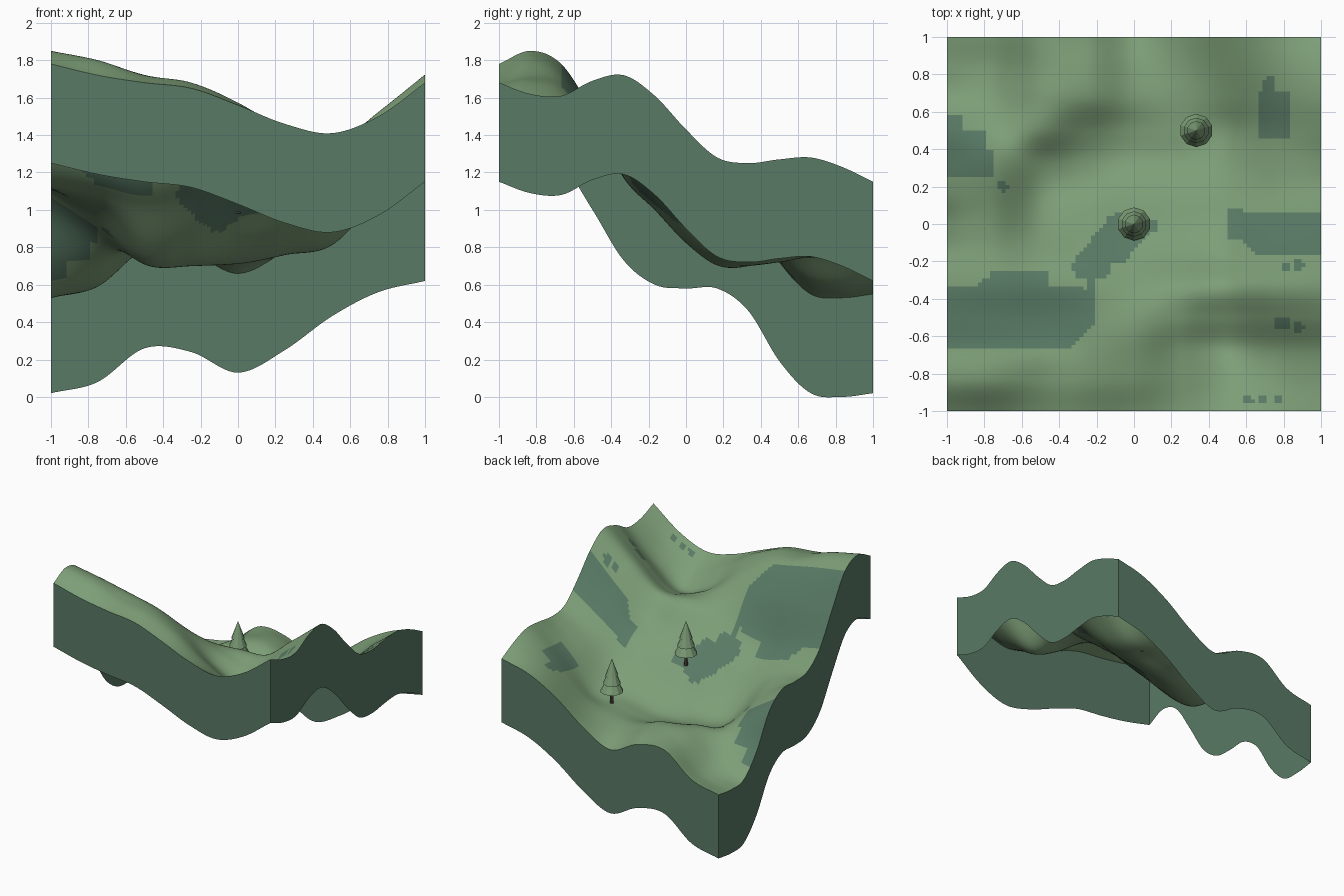
import bpy, bmesh
from math import hypot
from mathutils import Vector

if "Cube" in bpy.data.objects:
    bpy.data.objects.remove(bpy.data.objects["Cube"], do_unlink=True)


def material(name, rgb):
    mat = bpy.data.materials.new(name)
    mat.use_nodes = True
    mat.diffuse_color = (*rgb, 1)
    mat.node_tree.nodes["Principled BSDF"].inputs["Base Color"].default_value = (*rgb, 1)
    return mat


grass = material("grass green", (0.205, 0.342, 0.185))
moss = material("moss teal", (0.1, 0.195, 0.13))
bark = material("bark brown", (0.09, 0.085, 0.055))

# Hill cross-sections in hundredths, front row to back row, each from right-hand to left-hand side
SECTIONS = [
    (178, 172, 168, 165, 156, 146, 141, 150, 168),
    (185, 180, 172, 168, 157, 141, 131, 141, 162),
    (178, 174, 169, 163, 150, 131, 122, 138, 161),
    (153, 151, 149, 146, 141, 132, 128, 147, 169),
    (126, 121, 117, 121, 128, 131, 133, 152, 172),
    (113, 108, 100, 104, 112, 115, 118, 138, 161),
    (111, 101, 83, 87, 98, 102, 109, 125, 143),
    (111, 94, 72, 73, 82, 87, 95, 113, 128),
    (99, 86, 72, 70, 72, 77, 85, 108, 125),
    (72, 74, 80, 75, 72, 76, 81, 106, 127),
    (55, 63, 81, 83, 75, 77, 86, 108, 128),
    (53, 59, 79, 82, 72, 77, 91, 109, 123),
    (55, 61, 79, 77, 66, 78, 96, 109, 115),
]
SKIRT = 0.53
CELLS = 96


def spline(values, t):
    """Smooth curve through evenly spaced values, t from 0 to 1."""
    last = len(values) - 1
    i = min(int(t * last), last - 1)
    f = t * last - i
    b, c = values[i], values[i + 1]
    a = values[i - 1] if i else 2 * b - c
    d = values[i + 2] if i + 2 <= last else 2 * c - b
    return b + f / 2 * (c - a + f * (2 * a - 5 * b + 4 * c - d + f * (3 * (b - c) + d - a)))


def height(x, y):
    row = [spline(section, (x + 1) / 2) for section in SECTIONS]
    return spline(row, (y + 1) / 2) / 100


# Outlines of the mossy ground patches
PATCHES = [
    # front slope
    [(-1, -.66), (-.34, -.66), (-.2, -.53), (-.2, -.3), (-.24, -.3), (-.24, -.35), (-.37, -.33),
     (-.46, -.33), (-.46, -.25), (-.75, -.25), (-.83, -.33), (-1, -.33)],
    # middle
    [(-.33, -.23), (-.3, -.3), (-.22, -.3), (-.13, -.28), (-.13, -.21), (-.04, -.2), (0, -.13),
     (.13, -.02), (.13, .01), (-.04, .04), (-.08, .06), (-.13, .04), (-.3, -.17)],
    # left bank
    [(.5, .08), (.57, .08), (.58, .06), (1, .07), (1, -.17), (.65, -.17), (.58, -.08), (.5, -.08)],
    # back bank
    [(.67, .45), (.83, .46), (.83, .7), (.75, .7), (.75, .8), (.71, .8), (.67, .7)],
    # right bank
    [(-1, .25), (-.75, .25), (-.75, .4), (-.8, .4), (-.8, .5), (-.92, .5), (-.92, .58), (-1, .58)],
    # ridge spot
    [(.75, -.57), (.83, -.57), (.83, -.51), (.75, -.51)],
]
# Single small spots of moss
SPOTS = [(.61, -.94), (.69, -.94), (.77, -.94), (.81, -.23), (.88, -.22), (.88, -.55), (-.7, .2)]


def inside(p, outline):
    hit = False
    for (x1, y1), (x2, y2) in zip(outline, outline[1:] + outline[:1]):
        if (y1 > p.y) != (y2 > p.y) and p.x < x1 + (x2 - x1) * (p.y - y1) / (y2 - y1):
            hit = not hit
    return hit


def mossy(p):
    return (any(inside(p, outline) for outline in PATCHES)
            or any(hypot(p.x - x, p.y - y) < .028 for x, y in SPOTS))


def finish(bm, name, mats):
    mesh = bpy.data.meshes.new(name)
    bm.to_mesh(mesh)
    bm.free()
    for mat in mats:
        mesh.materials.append(mat)
    obj = bpy.data.objects.new(name, mesh)
    bpy.context.collection.objects.link(obj)
    return obj


# Rolling ground sheet
bm = bmesh.new()
bmesh.ops.create_grid(bm, x_segments=CELLS, y_segments=CELLS, size=1)
for v in bm.verts:
    v.co.z = height(v.co.x, v.co.y)
for face in bm.faces:
    face.smooth = True
    face.material_index = int(mossy(face.calc_center_median()))
finish(bm, "ground", [grass, moss])

# Side walls following the ground edge, open underneath
bm = bmesh.new()
steps = [-1 + 2 * i / CELLS for i in range(CELLS)]
rim = ([(s, -1) for s in steps] + [(1, s) for s in steps]
       + [(-s, 1) for s in steps] + [(-1, -s) for s in steps])
top = [bm.verts.new((x, y, height(x, y))) for x, y in rim]
low = [bm.verts.new(v.co - Vector((0, 0, SKIRT))) for v in top]
for i in range(len(rim)):
    j = (i + 1) % len(rim)
    bm.faces.new((low[i], low[j], top[j], top[i]))
finish(bm, "side_walls", [moss])


def cone(bm, sides, r1, r2, z1, z2):
    made = bmesh.ops.create_cone(bm, cap_ends=True, segments=sides,
                                 radius1=r1, radius2=r2, depth=z2 - z1)
    bmesh.ops.translate(bm, verts=made["verts"], vec=(0, 0, (z1 + z2) / 2))


# Pine trees: trunk and three stacked tiers
for label, x, y in (("middle", 0, 0), ("back", .333, .5)):
    base = (x, y, height(x, y))
    bm = bmesh.new()
    cone(bm, 8, .014, .011, 0, .14)
    finish(bm, label + "_tree_trunk", [bark]).location = base
    bm = bmesh.new()
    for r1, r2, z1, z2 in ((.089, .035, .1, .2), (.068, .025, .165, .27), (.05, 0, .23, .37)):
        cone(bm, 10, r1, r2, z1, z2)
    finish(bm, label + "_tree_crown", [grass]).location = base
